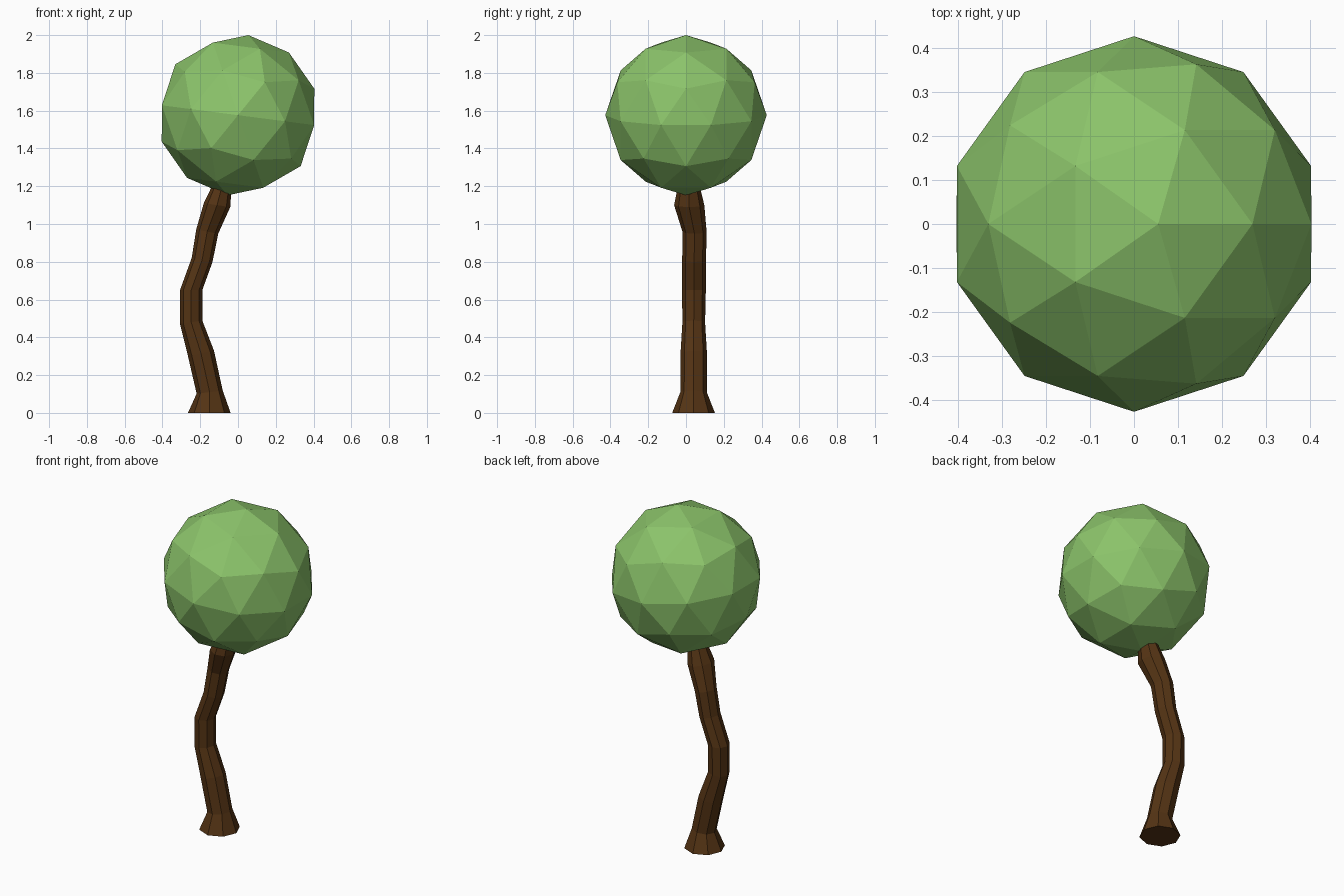
import bpy, bmesh, math
from mathutils import Matrix

if "Cube" in bpy.data.objects:
    bpy.data.objects.remove(bpy.data.objects["Cube"])


def material(name, rgb):
    m = bpy.data.materials.new(name)
    m.diffuse_color = (*rgb, 1.0)
    m.use_nodes = True
    m.node_tree.nodes["Principled BSDF"].inputs["Base Color"].default_value = m.diffuse_color
    return m


def add_object(name, bm, mat):
    bmesh.ops.recalc_face_normals(bm, faces=bm.faces[:])
    me = bpy.data.meshes.new(name)
    bm.to_mesh(me)
    bm.free()
    me.materials.append(mat)
    ob = bpy.data.objects.new(name, me)
    bpy.context.collection.objects.link(ob)
    return ob


leaf_green = material("leaf green", (0.26, 0.55, 0.145))
bark_brown = material("bark brown", (0.090, 0.034, 0.007))

# Foliage: faceted ball, leaning slightly about the y axis
R, LEAN = 0.4275, math.radians(7.4)
bm = bmesh.new()
place = Matrix.Translation((0, 0, 2.0 - R * math.cos(LEAN))) @ Matrix.Rotation(LEAN, 4, 'Y')
bmesh.ops.create_icosphere(bm, subdivisions=2, radius=R, matrix=place)
add_object("foliage", bm, leaf_green)

# Trunk: eight-sided rings lofted along a bent path
# (centre x, centre y, z, radius x, radius y, ring tilt dz/dx)
RINGS = [
    (-0.152, 0.040, 0.00, 0.113, 0.113, 0.0),
    (-0.150, 0.040, 0.11, 0.069, 0.070, 0.12),
    (-0.196, 0.041, 0.315, 0.069, 0.070, 0.20),
    (-0.248, 0.041, 0.48, 0.059, 0.060, 0.15),
    (-0.248, 0.042, 0.65, 0.059, 0.063, 0.0),
    (-0.190, 0.043, 0.81, 0.055, 0.063, -0.20),
    (-0.163, 0.045, 0.96, 0.058, 0.064, -0.20),
    (-0.111, 0.017, 1.10, 0.070, 0.080, -0.15),
    (-0.087, 0.015, 1.19, 0.052, 0.060, -0.15),
]
SIDES = 8
bm = bmesh.new()
loops = []
for cx, cy, z, rx, ry, tilt in RINGS:
    loop = []
    for i in range(SIDES):
        a = 2 * math.pi * i / SIDES
        dx = rx * math.cos(a)
        loop.append(bm.verts.new((cx + dx, cy + ry * math.sin(a), z + tilt * dx)))
    loops.append(loop)
for lo, hi in zip(loops, loops[1:]):
    for i in range(SIDES):
        j = (i + 1) % SIDES
        bm.faces.new((lo[i], lo[j], hi[j], hi[i]))
bm.faces.new(loops[0][::-1])
bm.faces.new(loops[-1])
add_object("trunk", bm, bark_brown)
